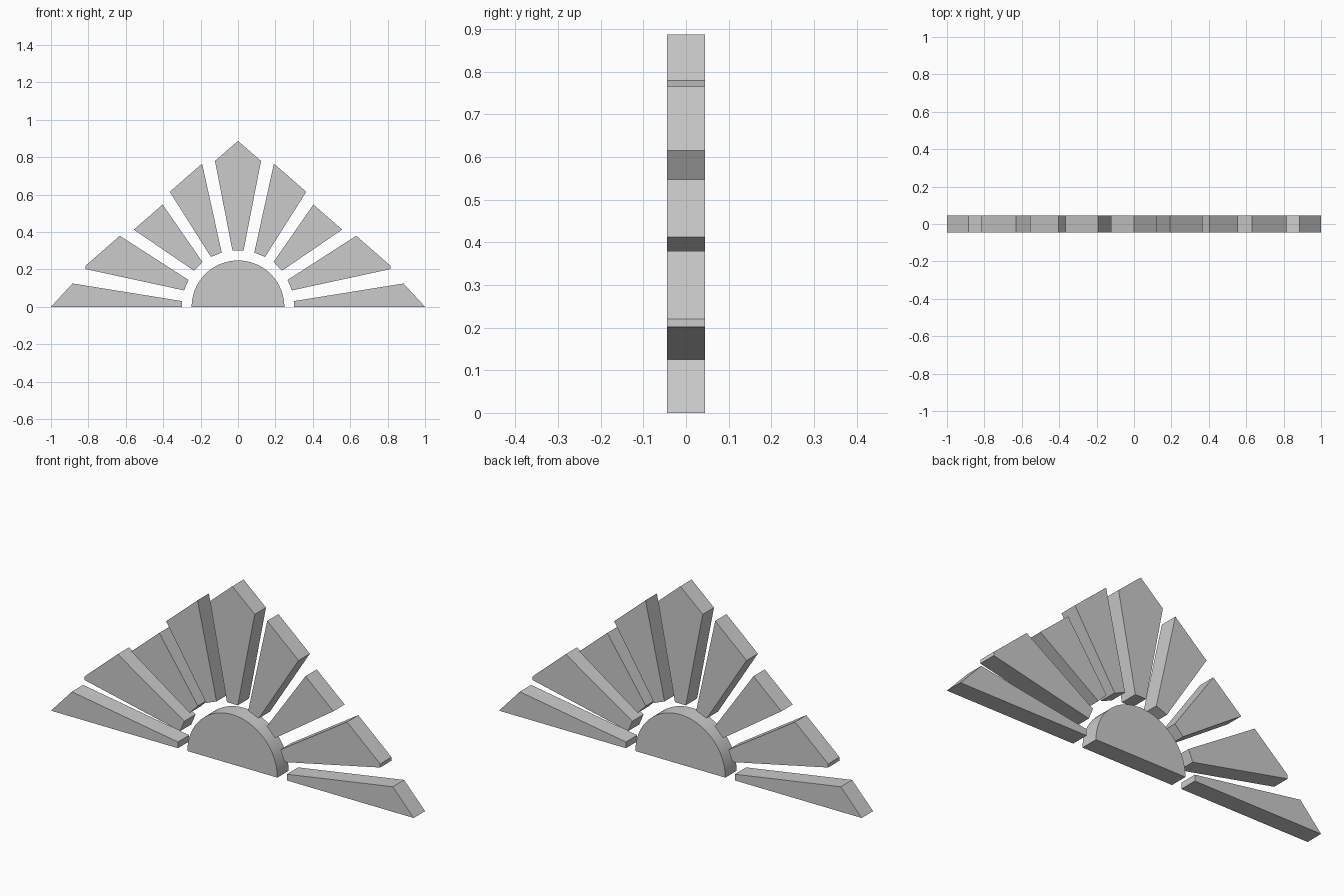
import bpy
import bmesh
import math

cube = bpy.data.objects.get("Cube")
if cube:
    bpy.data.objects.remove(cube, do_unlink=True)

HALF_DEPTH = 0.0445
SUN_RADIUS = 0.248
SUN_STEPS = 32

grey = bpy.data.materials.new("light_grey")
grey.use_nodes = True
colour = (0.6, 0.6, 0.6, 1.0)
grey.diffuse_color = colour
grey.node_tree.nodes["Principled BSDF"].inputs["Base Color"].default_value = colour


def slab(name, outline):
    """Extrude an x-z outline through the depth of the panel."""
    bm = bmesh.new()
    face = bm.faces.new([bm.verts.new((x, -HALF_DEPTH, z)) for x, z in outline])
    result = bmesh.ops.extrude_face_region(bm, geom=[face])
    moved = [g for g in result["geom"] if isinstance(g, bmesh.types.BMVert)]
    bmesh.ops.translate(bm, vec=(0, 2 * HALF_DEPTH, 0), verts=moved)
    bmesh.ops.recalc_face_normals(bm, faces=bm.faces)
    mesh = bpy.data.meshes.new(name)
    bm.to_mesh(mesh)
    bm.free()
    mesh.materials.append(grey)
    obj = bpy.data.objects.new(name, mesh)
    bpy.context.collection.objects.link(obj)
    return obj


# Half-round sun at the centre of the base
arc = [math.pi * i / SUN_STEPS for i in range(SUN_STEPS + 1)]
sun = slab("half_sun", [(SUN_RADIUS * math.cos(a), SUN_RADIUS * math.sin(a)) for a in arc])
bpy.ops.object.select_all(action="DESELECT")
sun.select_set(True)
bpy.context.view_layer.objects.active = sun
bpy.ops.object.shade_smooth_by_angle(angle=math.radians(30))

# Upright centre ray
slab("centre_ray", [(-0.03, 0.302), (0.03, 0.302), (0.123, 0.78), (0, 0.887), (-0.123, 0.78)])

# Side rays, from the base upward, mirrored to both sides
rays = {
    "base_ray": [(0.30, 0), (1, 0), (0.885, 0.125), (0.30, 0.031)],
    "low_ray": [(0.288, 0.088), (0.815, 0.202), (0.815, 0.22), (0.632, 0.38), (0.265, 0.144)],
    "middle_ray": [(0.235, 0.193), (0.557, 0.413), (0.403, 0.547), (0.19, 0.24)],
    "high_ray": [(0.145, 0.267), (0.365, 0.615), (0.192, 0.766), (0.087, 0.29)],
}
for name, outline in rays.items():
    for side, sign in (("left", 1), ("right", -1)):
        slab(f"{side}_{name}", [(sign * x, z) for x, z in outline])
